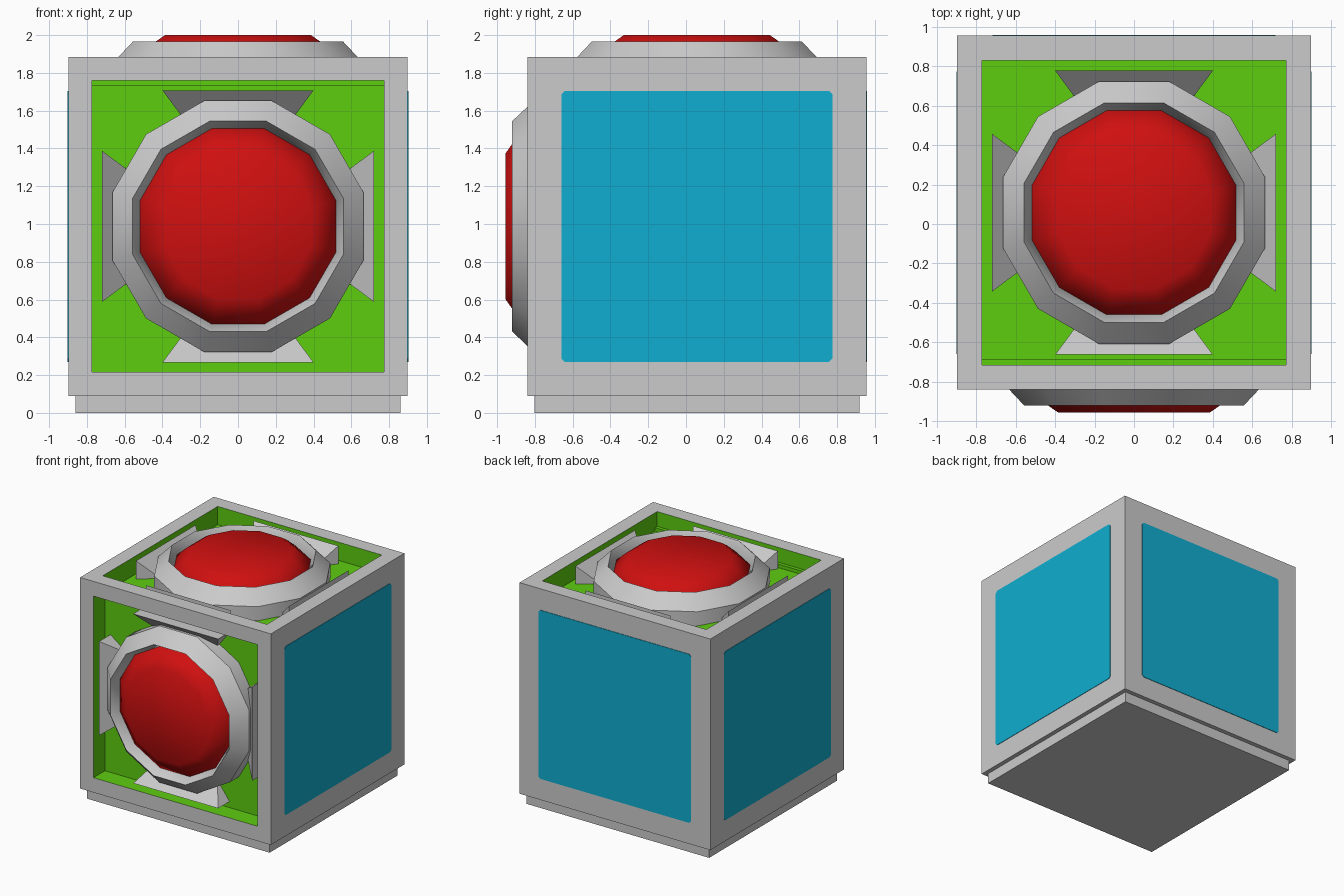
import bpy, bmesh
from math import pi, cos, sin
from mathutils import Matrix, Vector

cube = bpy.data.objects.get("Cube")
if cube:
    bpy.data.objects.remove(cube)

HALF = 0.8975                       # half the cube edge
OPEN = 0.72                         # half the recess opening
DEPTH = 0.155                       # recess depth
CENTRE = Vector((0, 0.0575, 0.9875))


def material(name, colour):
    m = bpy.data.materials.new(name)
    m.use_nodes = True
    m.diffuse_color = (*colour, 1)
    bsdf = next(n for n in m.node_tree.nodes if n.type == 'BSDF_PRINCIPLED')
    bsdf.inputs["Base Color"].default_value = (*colour, 1)
    return m


GREY = material("light_grey", (0.6, 0.6, 0.6))
GREEN = material("bright_green", (0.11, 0.61, 0.005))
BLUE = material("teal_blue", (0.005, 0.42, 0.63))
RED = material("deep_red", (0.63, 0.005, 0.005))


def finish(name, bm, mats, matrix=Matrix(), smooth=None):
    bmesh.ops.recalc_face_normals(bm, faces=bm.faces)
    bm.transform(matrix)
    mesh = bpy.data.meshes.new(name)
    bm.to_mesh(mesh)
    bm.free()
    for m in mats:
        mesh.materials.append(m)
    ob = bpy.data.objects.new(name, mesh)
    bpy.context.collection.objects.link(ob)
    if smooth:
        bpy.ops.object.select_all(action='DESELECT')
        bpy.context.view_layer.objects.active = ob
        ob.select_set(True)
        bpy.ops.object.shade_smooth_by_angle(angle=smooth)
    return ob


def prism(outline, bottom, tops):
    """Solid over a flat outline, with a top height for each corner."""
    bm = bmesh.new()
    low = [bm.verts.new((x, y, bottom)) for x, y in outline]
    high = [bm.verts.new((x, y, t)) for (x, y), t in zip(outline, tops)]
    bm.faces.new(low[::-1])
    bm.faces.new(high)
    n = len(low)
    for i in range(n):
        j = (i + 1) % n
        bm.faces.new((low[i], low[j], high[j], high[i]))
    return bm


def lathe(profile, closed, sides=12):
    """Twelve-sided turned shape; an open profile is capped at its start."""
    bm = bmesh.new()
    rings = []
    for r, z in profile:
        angles = [(k + 0.5) * 2 * pi / sides for k in range(sides)]
        rings.append([bm.verts.new((r * cos(a), r * sin(a), z)) for a in angles])
    pairs = list(zip(rings, rings[1:]))
    if closed:
        pairs.append((rings[-1], rings[0]))
    else:
        bm.faces.new(rings[0])
    for a, b in pairs:
        for i in range(sides):
            j = (i + 1) % sides
            bm.faces.new((a[i], a[j], b[j], b[i]))
    return bm


# Frames whose local z points out of each cube face
def face_frame(rotation):
    return Matrix.Translation(CENTRE) @ rotation @ Matrix.Translation((0, 0, HALF))


TOP = face_frame(Matrix())
FRONT = face_frame(Matrix.Rotation(pi / 2, 4, 'X'))
BACK = face_frame(Matrix.Rotation(-pi / 2, 4, 'X'))
LEFT = face_frame(Matrix.Rotation(pi / 2, 4, 'Y'))
RIGHT = face_frame(Matrix.Rotation(-pi / 2, 4, 'Y'))

# Cube body with green recesses in the front and top
bm = bmesh.new()
bmesh.ops.create_cube(bm, size=2 * HALF)
recessed = [f for f in bm.faces if f.normal.y < -0.9 or f.normal.z > 0.9]
bmesh.ops.inset_individual(bm, faces=recessed, thickness=HALF - OPEN)
for f in recessed:
    inward = f.normal * -DEPTH
    floor = bmesh.ops.extrude_discrete_faces(bm, faces=[f])["faces"][0]
    bmesh.ops.translate(bm, verts=floor.verts, vec=inward)
    floor.material_index = 1
    for e in floor.edges:
        for wall in e.link_faces:
            wall.material_index = 1
finish("cube_body", bm, [GREY, GREEN], Matrix.Translation(CENTRE))

# Base plinth
bm = bmesh.new()
bmesh.ops.create_cube(bm, size=1)
finish("base_plinth", bm, [GREY], Matrix.Translation((0, CENTRE.y, 0.05))
       @ Matrix.Diagonal((1.72, 1.72, 0.1, 1)))

# Side panels with slightly cut corners
for side, frame in (("left", LEFT), ("right", RIGHT), ("back", BACK)):
    a, b = 0.717, 0.7
    outline = [(b, -a), (a, -b), (a, b), (b, a), (-b, a), (-a, b), (-a, -b), (-b, -a)]
    finish(side + "_panel", prism(outline, -0.003, [0.004] * 8), [BLUE], frame)

# Buttons: bezel ring, domed lens and four wedge brackets
for side, frame in (("front", FRONT), ("top", TOP)):
    bezel = [(0.577, 0.08), (0.689, -0.035), (0.689, -DEPTH - 0.01),
             (0.535, -DEPTH - 0.01), (0.535, 0.0)]
    finish(side + "_bezel", lathe(bezel, True), [GREY], frame, 0.6)
    dome = [(0.4, 0.115), (0.452, 0.08), (0.536, 0.005), (0.536, -0.05)]
    finish(side + "_lens", lathe(dome, False), [RED], frame, 1.2)
    for k in range(4):
        inner = OPEN - DEPTH
        outline = [(-0.4, -OPEN), (0.4, -OPEN), (0.285, -inner), (-0.285, -inner)]
        wedge = prism(outline, -DEPTH - 0.01, [-0.002, -0.002, -DEPTH, -DEPTH])
        finish(f"{side}_bracket_{k + 1}", wedge, [GREY],
               frame @ Matrix.Rotation(k * pi / 2, 4, 'Z'))
